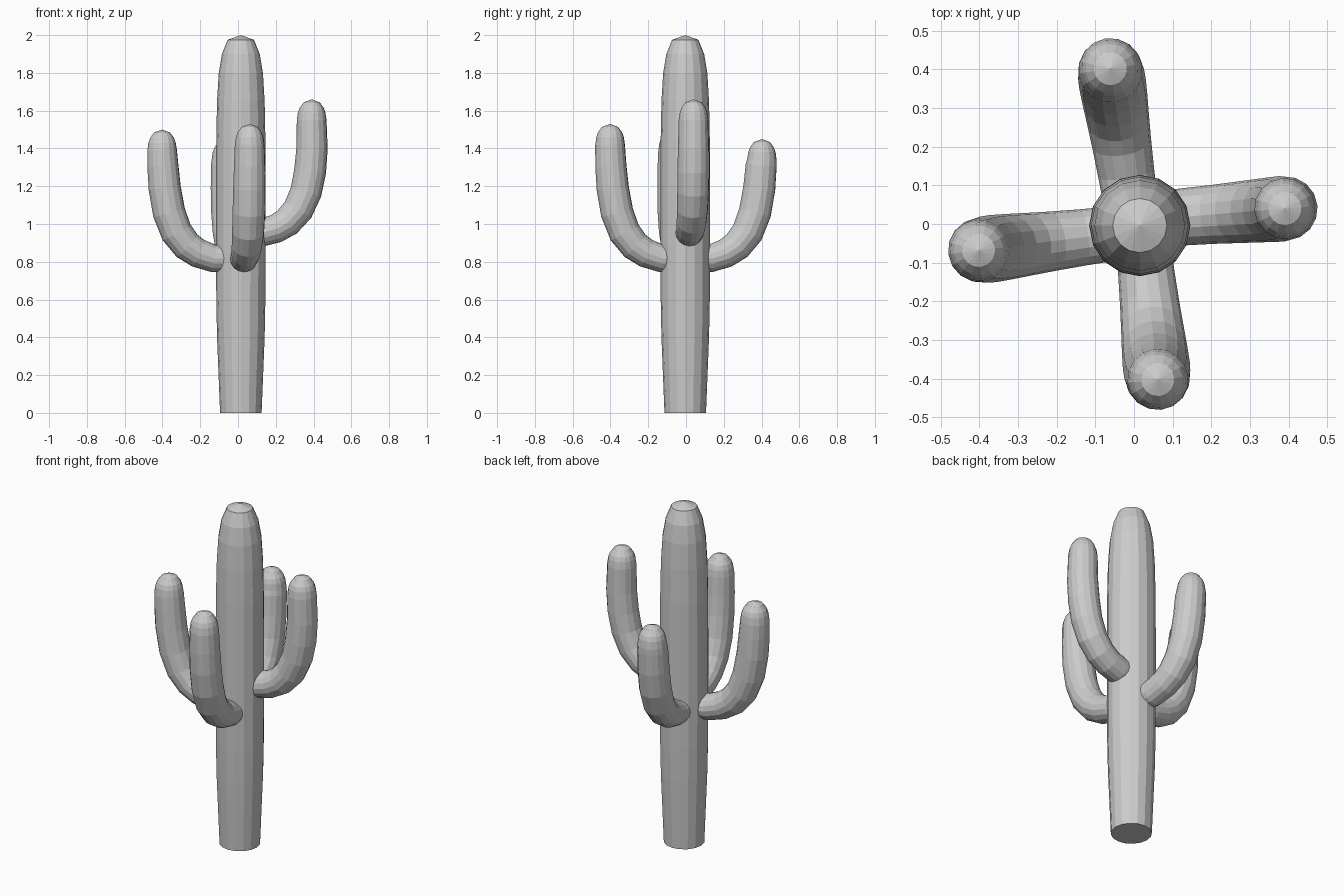
import bpy, bmesh, math
from mathutils import Vector

if "Cube" in bpy.data.objects:
    bpy.data.objects.remove(bpy.data.objects["Cube"])

SIDES = 16


def loft(name, rings, tip):
    """Faceted tube through (centre, radius) rings, flat cap at the start and a low cone at the tip."""
    bm = bmesh.new()
    pts = [Vector(c) for c, r in rings]
    side = None
    loops = []
    for i, (c, r) in enumerate(rings):
        t = (pts[min(i + 1, len(pts) - 1)] - pts[max(i - 1, 0)]).normalized()
        if side is None:
            side = Vector((1, 0, 0)) if abs(t.z) > 0.9 else t.cross(Vector((0, 0, 1)))
        u = (side - t * side.dot(t)).normalized()
        v = t.cross(u)
        loops.append([bm.verts.new(pts[i] + r * (math.cos(a) * u + math.sin(a) * v))
                      for a in (2 * math.pi * k / SIDES for k in range(SIDES))])
    for a, b in zip(loops, loops[1:]):
        for k in range(SIDES):
            n = (k + 1) % SIDES
            bm.faces.new((a[k], a[n], b[n], b[k]))
    bm.faces.new(loops[0][::-1])
    top = bm.verts.new(tip)
    for k in range(SIDES):
        bm.faces.new((loops[-1][k], loops[-1][(k + 1) % SIDES], top))
    bmesh.ops.recalc_face_normals(bm, faces=bm.faces)
    me = bpy.data.meshes.new(name)
    bm.to_mesh(me)
    bm.free()
    ob = bpy.data.objects.new(name, me)
    bpy.context.collection.objects.link(ob)
    return ob


# Trunk: (z, radius) profile, narrowing at foot and crown
CX, CY = 0.015, -0.004
trunk = [(0, 0.11), (0.2, 0.118), (0.4, 0.126), (0.6, 0.13), (0.9, 0.131), (1.2, 0.131),
         (1.45, 0.13), (1.65, 0.126), (1.8, 0.117), (1.9, 0.1), (1.975, 0.07)]
loft("trunk", [((CX, CY, z), r) for z, r in trunk], (CX, CY, 2.0))


def arm(name, root, tip, path, top):
    """Curved arm: path holds (outward distance, z, radius), swept from root towards tip in plan."""
    root, tip = Vector(root), Vector(tip)
    reach = max(abs(tip.x), abs(tip.y))
    rings = []
    for d, z, r in path:
        p = root.lerp(tip, d / reach)
        rings.append(((p.x, p.y, z), r))
    # Rounded tip
    end = root.lerp(tip, path[-1][0] / reach)
    for dz, r in ((0.07, 0.073), (0.045, 0.064), (0.016, 0.043)):
        rings.append(((end.x, end.y, top - dz), r))
    loft(name, rings, (end.x, end.y, top))


# Three low arms share one bend
def low_bend(top):
    return [(0.04, 0.815, 0.07), (0.13, 0.818, 0.073), (0.21, 0.845, 0.077), (0.27, 0.885, 0.081),
            (0.325, 0.955, 0.085), (0.365, 1.06, 0.087), (0.388, 1.19, 0.086),
            (0.398, 1.31, 0.083), (0.402, top - 0.11, 0.079)]


arm("left_arm", (0, -0.018), (-0.40, -0.068), low_bend(1.50), 1.50)
arm("front_arm", (0.018, 0), (0.062, -0.405), low_bend(1.53), 1.53)
arm("back_arm", (0.0, 0), (-0.062, 0.405), low_bend(1.45), 1.45)

# Higher, tighter right arm
arm("right_arm", (0, 0.008), (0.39, 0.04),
    [(0.04, 0.95, 0.07), (0.13, 0.956, 0.074), (0.20, 0.975, 0.076), (0.26, 1.01, 0.079),
     (0.318, 1.075, 0.082), (0.36, 1.17, 0.084), (0.382, 1.28, 0.085), (0.392, 1.4, 0.083),
     (0.39, 1.55, 0.079)], 1.66)
